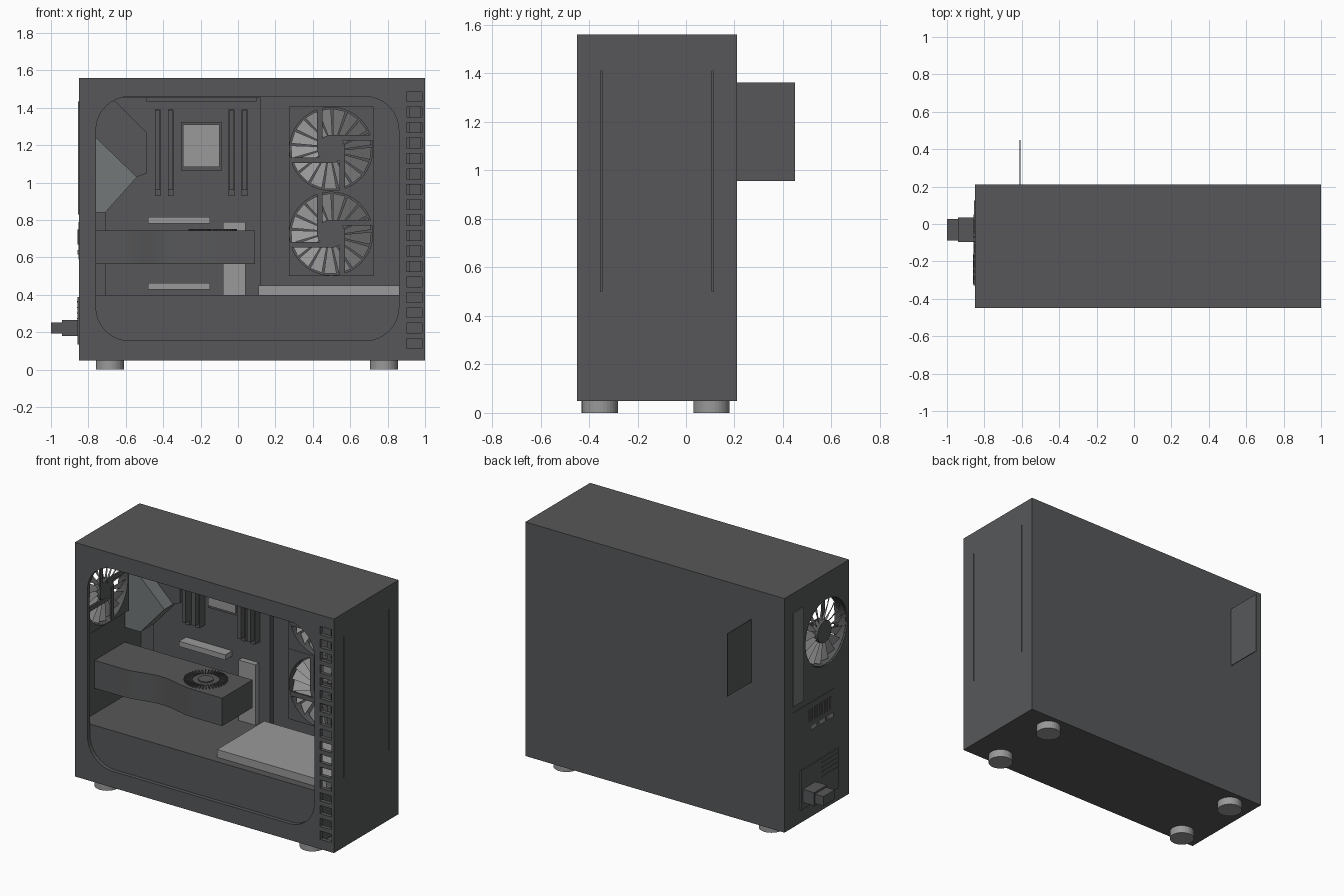
import bpy, bmesh
from math import cos, sin, pi, radians
from mathutils import Matrix, Vector

if "Cube" in bpy.data.objects:
    bpy.data.objects.remove(bpy.data.objects["Cube"])


def material(name, v):
    m = bpy.data.materials.new(name)
    m.diffuse_color = (*v, 1)
    m.use_nodes = True
    m.node_tree.nodes["Principled BSDF"].inputs["Base Color"].default_value = m.diffuse_color
    return m


DARK = material("dark_shell", (0.095, 0.097, 0.1))
LIGHT = material("light_grey", (0.32, 0.32, 0.32))
MID = material("mid_grey", (0.17, 0.185, 0.185))


def finish(name, bm, mat, matrix=None):
    bmesh.ops.recalc_face_normals(bm, faces=bm.faces)
    me = bpy.data.meshes.new(name)
    bm.to_mesh(me)
    bm.free()
    ob = bpy.data.objects.new(name, me)
    bpy.context.collection.objects.link(ob)
    me.materials.append(mat)
    if matrix:
        ob.matrix_world = matrix
    return ob


def add_box(bm, x, y, z):
    size = Matrix.Diagonal((x[1] - x[0], y[1] - y[0], z[1] - z[0], 1))
    mid = Matrix.Translation((sum(x) / 2, sum(y) / 2, sum(z) / 2))
    bmesh.ops.create_cube(bm, size=1, matrix=mid @ size)


def boxes(name, items, mat=DARK):
    bm = bmesh.new()
    for x, y, z in items:
        add_box(bm, x, y, z)
    return finish(name, bm, mat)


def box(name, x, y, z, mat=DARK):
    return boxes(name, [(x, y, z)], mat)


def add_disc(bm, r, depth, loc=(0, 0, 0), n=32):
    bmesh.ops.create_cone(bm, cap_ends=True, segments=n, radius1=r, radius2=r,
                          depth=depth, matrix=Matrix.Translation(loc))


def prism(name, pts, mat=DARK):
    """Close two matching outlines (list of point pairs) into a solid."""
    bm = bmesh.new()
    a = [bm.verts.new(p) for p, q in pts]
    b = [bm.verts.new(q) for p, q in pts]
    bm.faces.new(a)
    bm.faces.new(b)
    for i in range(len(a)):
        j = (i + 1) % len(a)
        bm.faces.new((a[i], a[j], b[j], b[i]))
    return finish(name, bm, mat)


def prism_y(name, pts, y0, y1, mat=DARK):
    return prism(name, [((x, y0, z), (x, y1, z)) for x, z in pts], mat)


def cut(target, cutter):
    mod = target.modifiers.new("cut", 'BOOLEAN')
    mod.operation, mod.solver, mod.object = 'DIFFERENCE', 'EXACT', cutter
    cutter.hide_render = True
    cutter.hide_set(True)


def fan(name, matrix, half=0.226, depth=0.06, blades=17):
    r, hub = half * 0.985, half * 0.33
    # square frame with a round opening
    bm = bmesh.new()
    rings = []
    for z in (-depth / 2, depth / 2):
        inner, outer = [], []
        for i in range(48):
            a = 2 * pi * i / 48
            c, s = cos(a), sin(a)
            k = half / max(abs(c), abs(s))
            inner.append(bm.verts.new((r * c, r * s, z)))
            outer.append(bm.verts.new((k * c, k * s, z)))
        rings += [inner, outer]
    for p, q in ((0, 1), (1, 3), (3, 2), (2, 0)):
        for i in range(48):
            j = (i + 1) % 48
            bm.faces.new((rings[p][i], rings[p][j], rings[q][j], rings[q][i]))
    # hub and four tangential struts
    add_disc(bm, hub, depth * 0.9)
    w = half * 0.13
    z = (depth * 0.3, depth * 0.48)
    add_box(bm, (0, r), (hub - w, hub), z)
    add_box(bm, (-r, 0), (-hub, w - hub), z)
    add_box(bm, (-hub, w - hub), (0, r), z)
    add_box(bm, (hub - w, hub), (-r, 0), z)
    finish(name + "_frame", bm, DARK, matrix)
    # pitched blades
    bm = bmesh.new()
    for i in range(blades):
        a, b = 2 * pi * i / blades, 2 * pi * (i + 0.85) / blades
        p = [(hub * .95, a, -1), (r * .97, a + .1, -1), (r * .97, b + .1, 1), (hub * .95, b, 1)]
        bm.faces.new([bm.verts.new((q * cos(t), q * sin(t), s * depth * 0.25)) for q, t, s in p])
    finish(name + "_blades", bm, LIGHT, matrix)


# case shell, hollowed, with window, side vents and rear fan opening
case = box("case_shell", (-0.85, 1.0), (-0.45, 0.21), (0.05, 1.56))
cut(case, box("cut_interior", (-0.825, 0.985), (-0.425, 0.19), (0.075, 1.535)))
window = []
for cx, cz, start in ((0.68, 1.28, 0), (-0.58, 1.28, 90), (-0.58, 0.335, 180), (0.68, 0.335, 270)):
    for i in range(9):
        t = radians(start + i * 90 / 8)
        window.append((cx + 0.18 * cos(t), cz + 0.18 * sin(t)))
cut(case, prism_y("cut_window", window, -0.6, -0.4))
cut(case, boxes("cut_vents", [((0.9, 0.983), (-0.6, -0.4), (0.113 + i * 0.0825, 0.166 + i * 0.0825))
                              for i in range(17)]))
bm = bmesh.new()
add_disc(bm, 0.213, 0.2, n=48)
cut(case, finish("cut_rear_fan", bm, DARK,
                 Matrix.Translation((-0.85, -0.217, 1.18)) @ Matrix.Rotation(pi / 2, 4, 'Y')))
cut(case, boxes("cut_front_slits", [((0.99, 1.1), (y - 0.003, y + 0.003), (0.5, 1.41))
                                    for y in (-0.35, 0.11)]))

# feet
for i, (x, y) in enumerate([(x, y) for x in (-0.685, 0.78) for y in (-0.355, 0.105)]):
    bm = bmesh.new()
    add_disc(bm, 0.075, 0.052, (x, y, 0.026))
    finish(f"foot_{i + 1}", bm, LIGHT)

# fans: two facing the window, two behind the front panel, one at the rear
to_y = Matrix.Rotation(pi / 2, 4, 'X')
to_x = Matrix.Rotation(pi / 2, 4, 'Y')
for n, z in (("upper", 1.18), ("lower", 0.727)):
    fan(f"side_fan_{n}", Matrix.Translation((0.498, 0.158, z)) @ to_y)
    fan(f"front_fan_{n}", Matrix.Translation((0.945, -0.12, z)) @ to_x)
fan("rear_fan", Matrix.Translation((-0.81, -0.217, 1.18)) @ to_x, half=0.213)

# power supply shroud and drive on top of it
box("power_shroud", (-0.822, 0.89), (-0.42, 0.188), (0.08, 0.40))
box("drive", (0.11, 0.89), (-0.37, 0.11), (0.40, 0.45), LIGHT)

# motherboard and its parts
box("motherboard", (-0.71, 0.12), (0.155, 0.19), (0.40, 1.455))
boxes("memory_sticks", [((x - 0.013, x + 0.013), (0.06, 0.16), (0.96, 1.385))
                        for x in (-0.43, -0.36, -0.035, 0.035)])
boxes("memory_slots", [((x - 0.015, x + 0.015), (0.1, 0.16), (0.93, 1.39))
                       for x in (-0.43, -0.36, -0.035, 0.035)])
box("processor_socket", (-0.305, -0.085), (0.13, 0.16), (1.065, 1.325))
box("processor_lid", (-0.295, -0.1), (0.115, 0.14), (1.085, 1.31), LIGHT)
for i, z in enumerate((0.80, 0.447)):
    box(f"expansion_slot_{i + 1}", (-0.48, -0.15), (0.085, 0.16), (z - 0.017, z + 0.017), LIGHT)
box("power_cable", (-0.08, 0.04), (0.12, 0.19), (0.40, 0.79), LIGHT)
box("top_connector_strip", (-0.49, 0.1), (0.11, 0.16), (1.435, 1.455))
prism_y("board_heatsink", [(-0.82, 1.47), (-0.69, 1.47), (-0.49, 1.27), (-0.49, 1.05),
                           (-0.54, 1.03), (-0.82, 1.03)], 0.11, 0.16)
prism_y("port_cover", [(-0.82, 1.30), (-0.54, 1.03), (-0.71, 0.84), (-0.82, 0.84)], 0.02, 0.17, MID)

# graphics card with a dip along its front side and a blower on top
front = [(-0.822, -0.29)]
for i in range(17):
    t = i / 16
    front.append((-0.62 + 0.5 * t, -0.29 + 0.02 * (1 - cos(2 * pi * t))))
outline = front + [(0.09, -0.29), (0.09, 0.02), (-0.822, 0.02)]
prism("graphics_card", [((x, y, 0.565), (x, y, 0.745)) for x, y in outline])
box("graphics_card_edge", (-0.6, -0.1), (0.01, 0.1), (0.63, 0.66))
c = Matrix.Translation((-0.135, -0.135, 0.746))
bm = bmesh.new()
add_disc(bm, 0.045, 0.012)
for i in range(40):
    rot = Matrix.Rotation(2 * pi * i / 40, 4, 'Z')
    bmesh.ops.create_cube(bm, size=1, matrix=rot @ Matrix.Translation((0.105, 0, 0))
                          @ Matrix.Diagonal((0.05, 0.006, 0.012, 1)))
finish("graphics_blower", bm, DARK, c)

# rear panel: port plate, slot covers, power supply and its plug
box("rear_port_plate", (-0.856, -0.84), (0.02, 0.125), (0.83, 1.435), MID)
box("rear_slot_plate", (-0.853, -0.84), (-0.30, 0.125), (0.59, 0.79))
boxes("rear_slot_bars", [((-0.857, -0.85), (-0.05 - i * 0.026, -0.038 - i * 0.026), (0.67, 0.75))
                         for i in range(9)])
boxes("rear_video_ports", [((-0.858, -0.85), (y - 0.03, y + 0.03), (0.615, 0.64))
                           for y in (-0.08, -0.165, -0.25)], LIGHT)
box("power_supply_plate", (-0.858, -0.84), (-0.33, 0.05), (0.135, 0.39))
boxes("power_supply_grille", [((-0.861, -0.85), (-0.32, -0.16), (z, z + 0.006))
                              for z in (0.27, 0.3, 0.33, 0.36)])
box("plug_socket", (-0.94, -0.85), (-0.095, 0.035), (0.18, 0.265))
box("plug_end", (-1.0, -0.93), (-0.088, 0.028), (0.193, 0.253))

# thin upright panel sticking out of the back
box("back_fin", (-0.613, -0.608), (0.2, 0.45), (0.957, 1.362))
